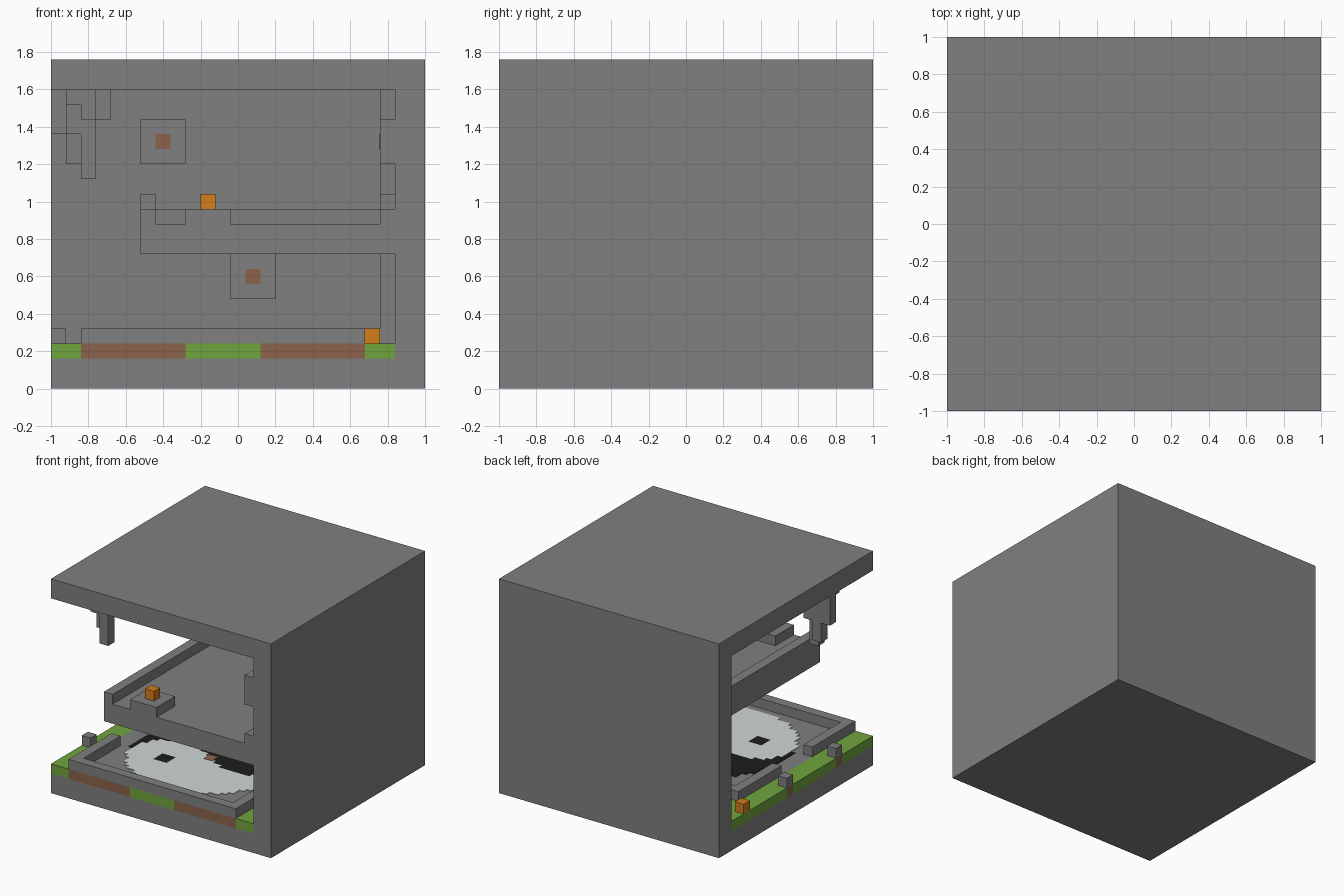
import bpy, bmesh
from mathutils import Vector

cube = bpy.data.objects.get("Cube")
if cube:
    bpy.data.objects.remove(cube, do_unlink=True)


def material(name, *rgb):
    color = [(c / 255) ** 2.2 for c in rgb] + [1]
    m = bpy.data.materials.new(name)
    m.use_nodes = True
    m.diffuse_color = color
    m.node_tree.nodes["Principled BSDF"].inputs["Base Color"].default_value = color
    return m


stone = material("stone grey", 127, 127, 127)
grass = material("grass green", 111, 163, 64)
dirt = material("dirt brown", 138, 99, 76)
flame = material("lamp orange", 212, 124, 33)
white = material("tile white", 207, 213, 214)
black = material("tile black", 34, 34, 34)


def boxes(name, mat, *parts):
    """Each part is a box given as (x0, x1, y0, y1, z0, z1)."""
    bm = bmesh.new()
    for x0, x1, y0, y1, z0, z1 in parts:
        verts = bmesh.ops.create_cube(bm, size=1)["verts"]
        for v in verts:
            v.co = Vector((x0 if v.co.x < 0 else x1,
                           y0 if v.co.y < 0 else y1,
                           z0 if v.co.z < 0 else z1))
    mesh = bpy.data.meshes.new(name)
    bm.to_mesh(mesh)
    bm.free()
    mesh.materials.append(mat)
    obj = bpy.data.objects.new(name, mesh)
    bpy.context.collection.objects.link(obj)
    return obj


V = 0.08            # block size
IN = 0.84           # inner face of the two walls
GROUND = 0.24       # top of the ground layer
BASE = 0.16

# Shell: open at the front and on the -x side
boxes("floor_slab", stone, (-1, 1, -1, 1, 0, BASE))
boxes("ceiling", stone, (-1, 1, -1, 1, 1.6, 1.76))
boxes("back_wall", stone, (-1, 1, IN, 1, BASE, 1.6))
boxes("side_wall", stone, (IN, 1, -1, IN, BASE, 1.6))
boxes("corner_column", stone, (IN - V, IN, IN - V, IN, GROUND, 0.72),
      (IN - V, IN, IN - V, IN, 0.88, 1.6))

# Ground layer: grass around a square court
L, R, F, B = -0.84, 0.68, -1, 0.52
boxes("grass_ground", grass,
      (-1, L, -1, -0.6, BASE, GROUND), (-1, L, -0.52, 0.04, BASE, GROUND),
      (-1, L, 0.12, IN, BASE, GROUND),
      (-0.92, L, -0.6, -0.52, BASE, GROUND), (-0.92, L, 0.04, 0.12, BASE, GROUND),
      (L, R, B, IN, BASE, GROUND), (R, IN, -1, IN, BASE, GROUND),
      (-0.28, 0.12, F, F + V, BASE, GROUND))
boxes("court_floor", stone, (L + V, R, F + V, B, BASE, GROUND),
      (L, L + V, -0.44, -0.04, BASE, GROUND))
boxes("dirt_under_kerb", dirt, (L, -0.28, F, F + V, BASE, GROUND),
      (0.12, R, F, F + V, BASE, GROUND),
      (L, L + V, F + V, -0.44, BASE, GROUND), (L, L + V, -0.04, B, BASE, GROUND))
boxes("court_kerb", stone, (L, R, F, F + V, GROUND, 0.32),
      (L, R, B - V, B, GROUND, 0.32), (R - V, R, F + V, B - V, GROUND, 0.32),
      (L, L + V, F + V, -0.44, GROUND, 0.32), (L, L + V, -0.04, B - V, GROUND, 0.32))

# Entrance posts on dirt, and ground lamps
for i, y in enumerate((-0.6, 0.04)):
    boxes(f"entrance_post_{i}", stone, (-1, -0.92, y, y + V, GROUND, 0.32))
    boxes(f"post_dirt_{i}", dirt, (-1, -0.92, y, y + V, BASE, GROUND))
for i, x in enumerate((-1, R)):
    boxes(f"ground_lamp_{i}", flame, (x, x + V, 0.6, 0.6 + V, GROUND, 0.32))

# Round two-tone floor emblem laid out in small square tiles
C = Vector((-0.08, -0.24))
HEAD = Vector((-0.28, -0.2))
RADIUS, T = 0.63, 0.04
tiles = {True: [], False: []}
for i in range(-17, 18):
    for j in range(-17, 18):
        p = Vector((i, j)) * T
        if p.length > RADIUS or max(abs(i), abs(j)) < 1:
            continue
        to_white, to_black = (p - HEAD).length, (p + HEAD).length
        if to_white < RADIUS / 2:
            is_white = to_white > 0.07
        elif to_black < RADIUS / 2:
            is_white = to_black < 0.07
        else:
            is_white = HEAD.x * p.y - HEAD.y * p.x > 0
        x, y = C + p
        h = T / 2
        tiles[is_white].append((x - h, x + h, y - h, y + h, GROUND, GROUND + 0.004))
boxes("emblem_white", white, *tiles[True])
boxes("emblem_black", black, *tiles[False])
boxes("emblem_centre", dirt, (C.x - T, C.x + T, C.y - T, C.y + T, GROUND, GROUND + 0.006))

# Upper shelf with its rim, corner stubs and lamp pad
S = -0.52
boxes("shelf", stone, (S, IN, -1, IN, 0.72, 0.88))
boxes("shelf_rim", stone, (S, S + V, -1, IN, 0.88, 0.96),
      (IN - V, IN, -1, IN - V, 0.88, 0.96),
      (S + V, IN - V, IN - V, IN, 0.88, 0.96))
boxes("shelf_stubs", stone, (S, S + V, IN - V, IN, 0.96, 1.04),
      (IN - V, IN, IN - 2 * V, IN - V, 0.96, 1.04))
boxes("lamp_pad", stone, (-0.28, -0.04, -1, -0.76, 0.88, 0.96))
boxes("shelf_lamp", flame, (-0.2, -0.12, -0.92, -0.84, 0.96, 1.04))

# Wall pads with brown centres
for i, (x, z) in enumerate(((-0.4, 1.32), (0.08, 0.6))):
    boxes(f"back_wall_pad_{i}", stone, (x - 0.12, x + 0.12, IN - V, IN, z - 0.12, z + 0.12))
    boxes(f"back_pad_centre_{i}", dirt,
          (x - T, x + T, IN - V - 0.005, IN - V, z - T, z + T))
boxes("side_wall_pad", stone, (IN - V, IN, -1, -0.76, 1.2, 1.44))
boxes("side_pad_centre", dirt, (IN - V - 0.005, IN - V, -0.92, -0.84, 1.28, 1.36))

# Hanging rock cluster: (x, y, bottom)
cluster = ((-0.84, -0.6, 1.12), (-0.92, -0.6, 1.36), (-0.92, -0.52, 1.2),
           (-1, -0.52, 1.36), (-0.84, -0.52, 1.36), (-0.76, -0.6, 1.44),
           (-0.84, -0.68, 1.44), (-0.92, -0.68, 1.52))
boxes("hanging_rocks", stone, *[(x, x + V, y, y + V, z, 1.6) for x, y, z in cluster])
